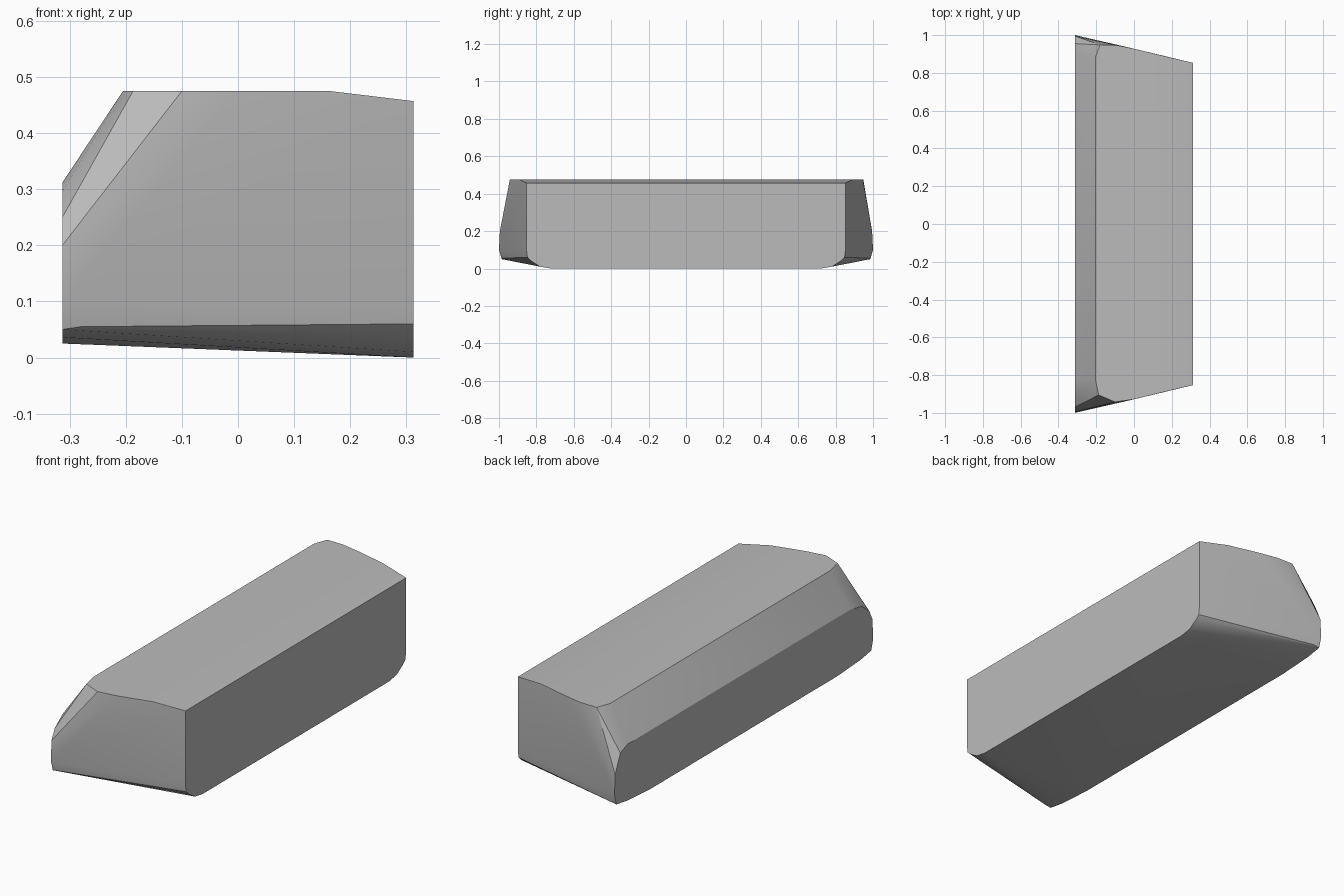
import bpy, bmesh, math

cube = bpy.data.objects.get("Cube")
if cube:
    bpy.data.objects.remove(cube, do_unlink=True)

# One colour for the whole block
grey = bpy.data.materials.new("plain grey")
grey.use_nodes = True
colour = (0.5, 0.5, 0.5, 1)
grey.diffuse_color = colour
grey.node_tree.nodes["Principled BSDF"].inputs["Base Color"].default_value = colour

# Outline of the wide end of the block: x, distance along y, z
end = [
    (-.313, .97, .25), (-.313, .995, .2), (-.313, 1, .1),
    (-.313, .985, .05), (-.313, .9, .036), (-.313, .72, .025),
    (-.28, .985, .055), (-.25, .982, .21),
    (0, .928, .475), (.163, .888, .475),
    (.313, .853, .457), (.313, .853, .1), (.313, .848, .06),
    (.313, .83, .042), (.313, .78, .01), (.313, .72, 0),
]
# Bevelled top corners, one slightly tighter than the other
front_corner = [(-.313, .82, .312), (-.313, .91, .296),
                (-.205, .82, .475), (-.187, .905, .475), (-.1, .942, .475)]
back_corner = [(-.313, .9, .312), (-.313, .955, .29),
               (-.205, .88, .475), (-.18, .948, .475), (-.09, .946, .475)]

# Main block: convex skin over both ends
bm = bmesh.new()
for side, corner in ((-1, front_corner), (1, back_corner)):
    for x, y, z in end + corner:
        bm.verts.new((x, side * y, z))
hull = bmesh.ops.convex_hull(bm, input=bm.verts)
loose = set(hull["geom_interior"] + hull["geom_unused"])
bmesh.ops.delete(bm, geom=[v for v in loose if isinstance(v, bmesh.types.BMVert)],
                 context="VERTS")
bmesh.ops.dissolve_limit(bm, angle_limit=math.radians(1),
                         verts=bm.verts, edges=bm.edges)
bmesh.ops.recalc_face_normals(bm, faces=bm.faces)

mesh = bpy.data.meshes.new("bevelled_block")
bm.to_mesh(mesh)
bm.free()
mesh.materials.append(grey)
block = bpy.data.objects.new("bevelled_block", mesh)
bpy.context.collection.objects.link(block)

# Soft ends with crisp main edges
bpy.context.view_layer.objects.active = block
block.select_set(True)
bpy.ops.object.shade_smooth_by_angle(angle=math.radians(30))
